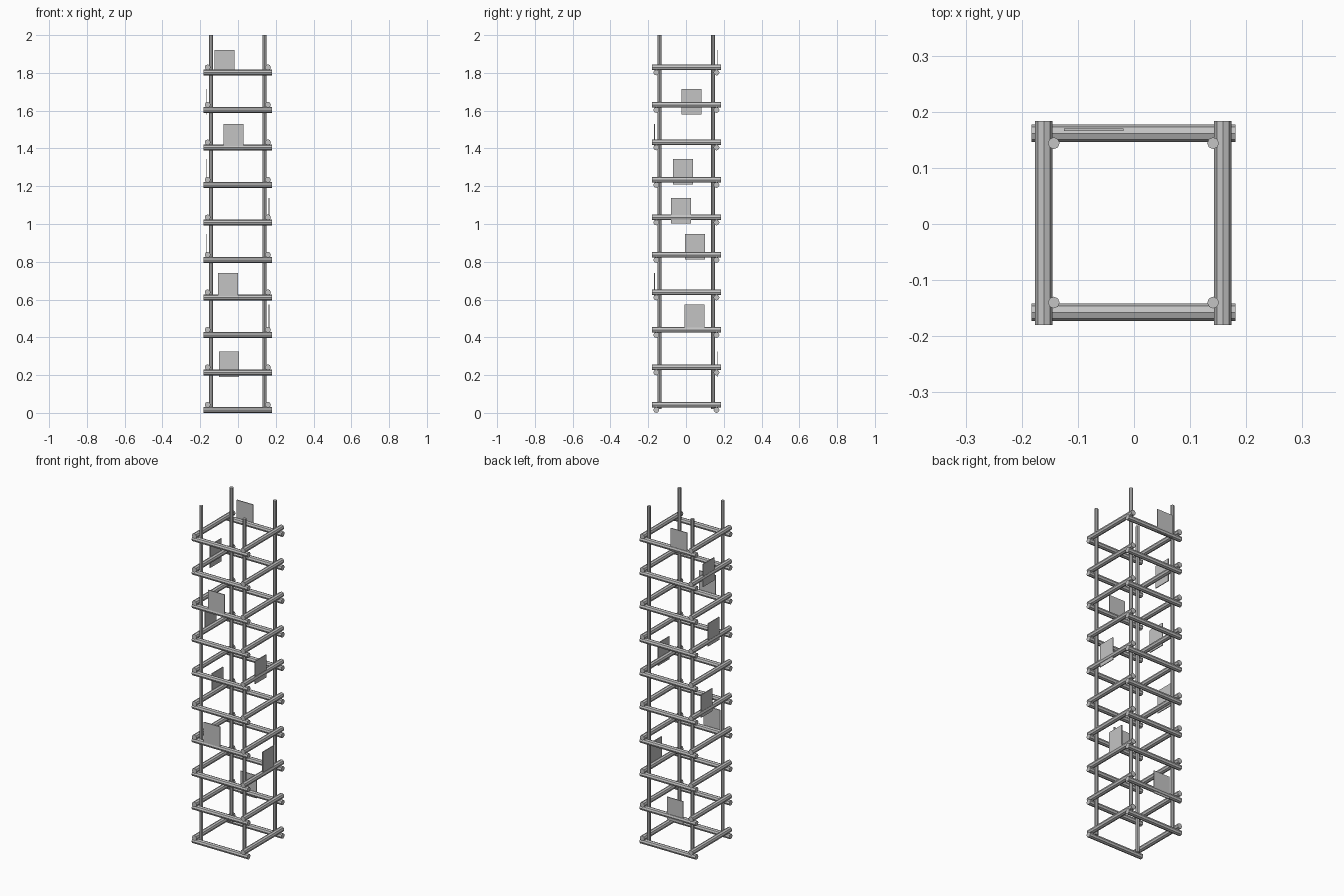
import bpy
import math

if "Cube" in bpy.data.objects:
    bpy.data.objects.remove(bpy.data.objects["Cube"])

grey = bpy.data.materials.new("steel grey")
grey.diffuse_color = (0.55, 0.55, 0.55, 1)
grey.use_nodes = True
grey.node_tree.nodes["Principled BSDF"].inputs["Base Color"].default_value = grey.diffuse_color

CX, CY = -0.001, 0.002      # small offset of the frame axis
STEP = 0.1985               # distance between levels
LEVELS = 10


def finish(name):
    ob = bpy.context.object
    ob.name = name
    ob.data.materials.append(grey)
    return ob


def rod(name, centre, length, radius, axis):
    """Eight-sided rod along the x, y or z axis."""
    rot = {"x": (0, math.pi / 2, 0), "y": (math.pi / 2, 0, 0), "z": (0, 0, 0)}[axis]
    bpy.ops.mesh.primitive_cylinder_add(vertices=8, radius=radius, depth=length,
                                        location=centre, rotation=rot)
    return finish(name)


def panel(name, centre, size):
    """Thin rectangular plate."""
    bpy.ops.mesh.primitive_cube_add(size=1, location=centre)
    ob = finish(name)
    ob.scale = size
    return ob


# Corner posts
for sx in (-1, 1):
    for sy in (-1, 1):
        rod("corner_post", (CX + sx * 0.142, CY + sy * 0.142, 1.01), 1.98, 0.0105, "z")

# Crossed rails: x rails low, y rails resting on them
for i in range(LEVELS):
    z = 0.0155 + i * STEP
    for s in (-1, 1):
        rod("cross_rail", (CX, CY + s * 0.1595, z), 0.364, 0.0155, "x")
        rod("side_rail", (CX + s * 0.1595, CY, z + 0.0275), 0.364, 0.0155, "y")

# Small plates on the rails: side, position along the rail, height of the top edge
W, H, T = 0.106, 0.135, 0.005
plates = [("back", -0.072, 1.922), ("back", -0.048, 0.325),
          ("front", -0.024, 1.53), ("front", -0.053, 0.74),
          ("left", 0.03, 1.715), ("left", -0.017, 1.345), ("left", 0.047, 0.948),
          ("right", -0.027, 1.138), ("right", 0.046, 0.573)]
for side, along, top in plates:
    z = top - H / 2
    if side in ("front", "back"):
        y = 0.168 if side == "back" else -0.167
        panel(side + "_plate", (along, y, z), (W, T, H))
    else:
        x = 0.165 if side == "right" else -0.168
        panel(side + "_plate", (x, along, z), (T, W, H))
